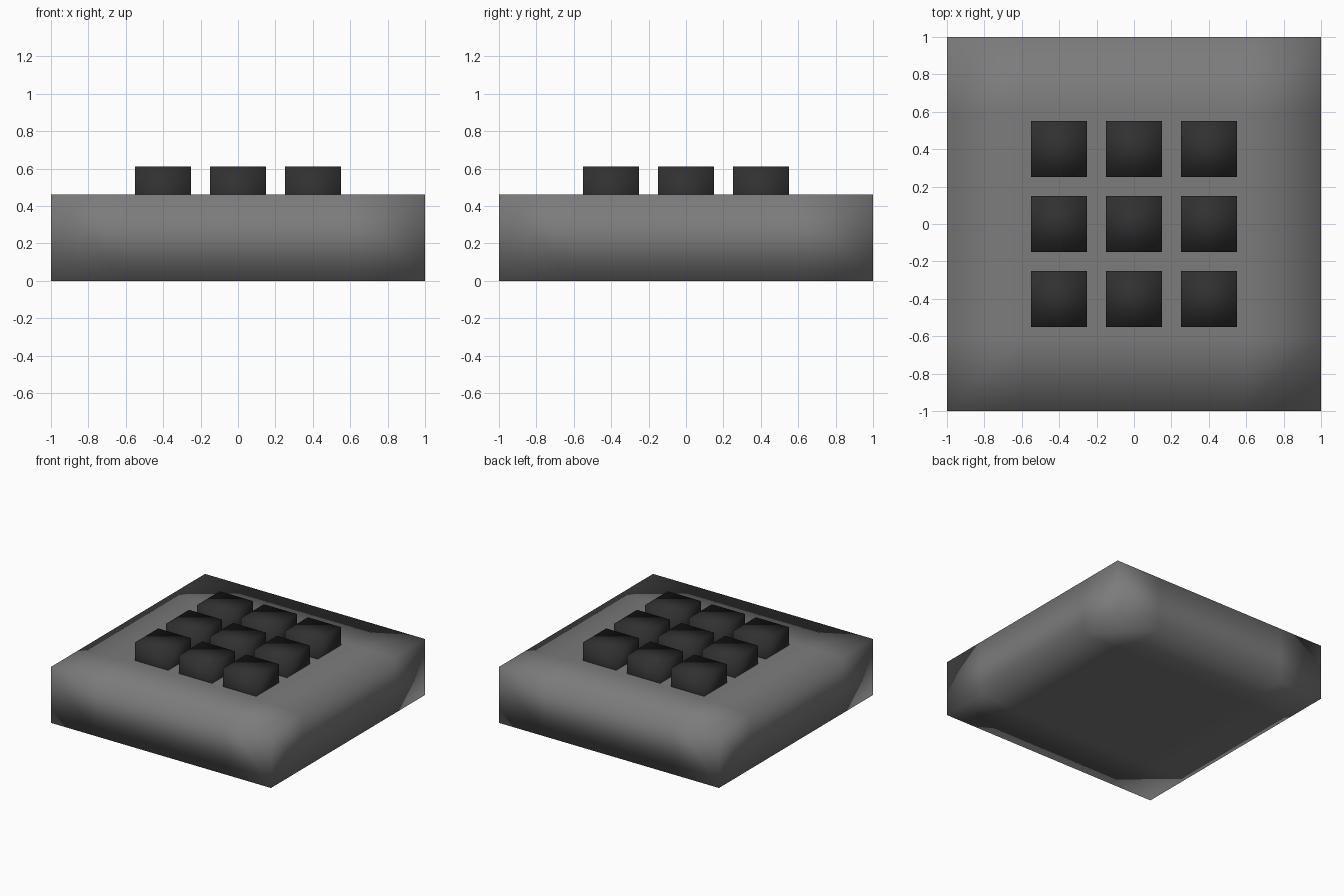
import bpy, bmesh

if "Cube" in bpy.data.objects:
    bpy.data.objects.remove(bpy.data.objects["Cube"])


def paint(name, value):
    mat = bpy.data.materials.new(name)
    mat.diffuse_color = (value, value, value, 1)
    mat.use_nodes = True
    mat.node_tree.nodes["Principled BSDF"].inputs["Base Color"].default_value = mat.diffuse_color
    return mat


def box(name, size, centre, mat, cuts=0):
    """Smooth-shaded box; cuts subdivide its long (horizontal) edges."""
    bm = bmesh.new()
    bmesh.ops.create_cube(bm, size=1)
    if cuts:
        for axis in (0, 1):
            for i in range(1, cuts + 1):
                co, no = [0, 0, 0], [0, 0, 0]
                co[axis], no[axis] = -0.5 + i / (cuts + 1), 1
                geom = bm.verts[:] + bm.edges[:] + bm.faces[:]
                bmesh.ops.bisect_plane(bm, geom=geom, plane_co=co, plane_no=no)
    for v in bm.verts:
        v.co = [v.co[i] * size[i] + centre[i] for i in range(3)]
    for f in bm.faces:
        f.smooth = True
    mesh = bpy.data.meshes.new(name)
    bm.to_mesh(mesh)
    bm.free()
    mesh.materials.append(mat)
    obj = bpy.data.objects.new(name, mesh)
    bpy.context.collection.objects.link(obj)
    return obj


body_grey = paint("body_grey", 0.2)
key_black = paint("key_black", 0.03)

# Slab body
box("body", (2, 2, 0.46), (0, 0, 0.23), body_grey, cuts=4)

# Three by three keys, cubes half sunk into the body
for row in range(3):
    for col in range(3):
        box(f"key_{row}_{col}", (0.3, 0.3, 0.3),
            ((col - 1) * 0.4, (row - 1) * 0.4, 0.46), key_black)
